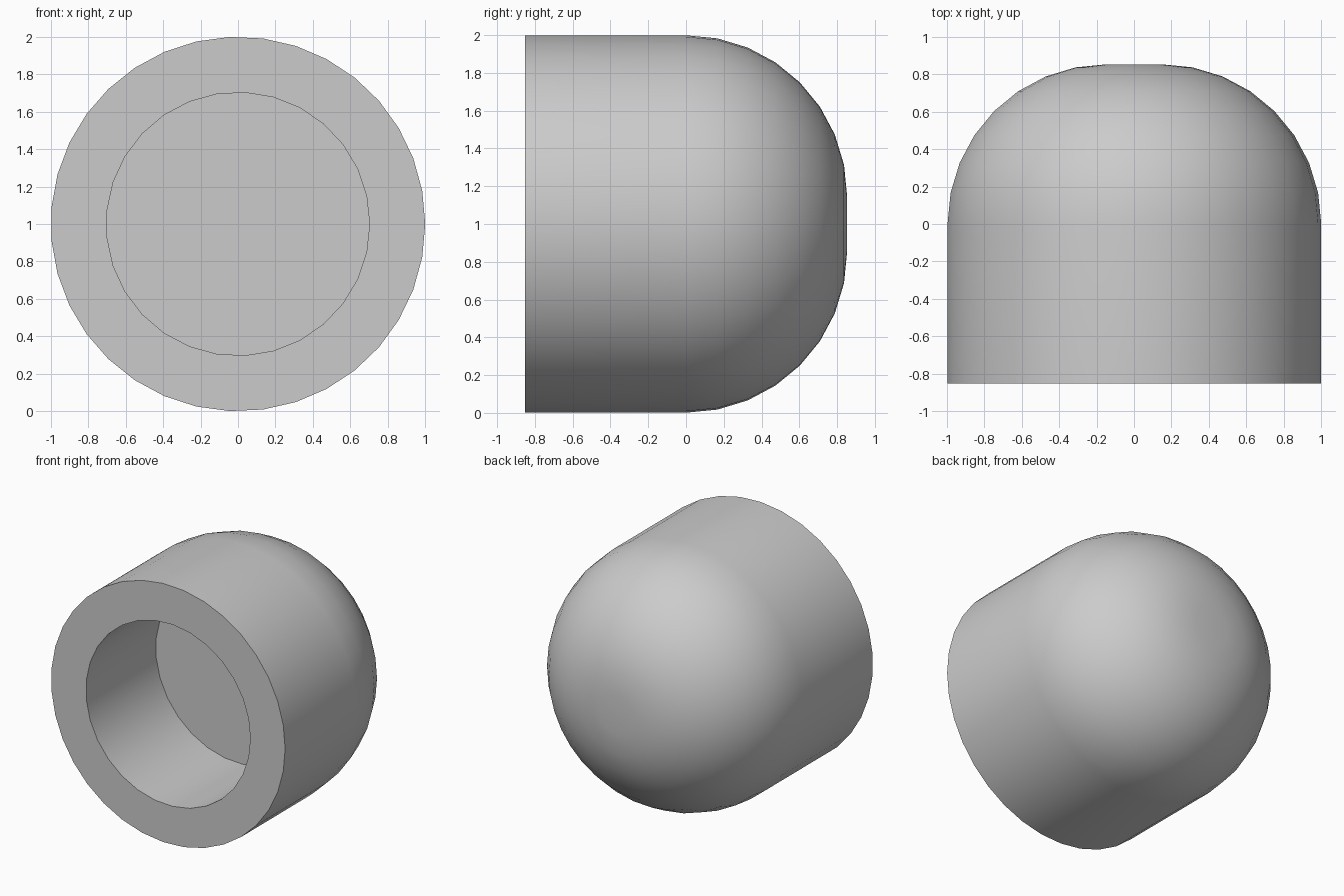
import bpy, bmesh, math

if "Cube" in bpy.data.objects:
    bpy.data.objects.remove(bpy.data.objects["Cube"], do_unlink=True)

RADIUS, HALF, BORE = 1.0, 0.853, 0.703
OUTER_SIDES, BORE_SIDES, ROUND_STEPS = 35, 29, 8

grey = bpy.data.materials.new("light grey")
grey.use_nodes = True
colour = (0.6, 0.6, 0.6, 1)
grey.diffuse_color = colour
grey.node_tree.nodes["Principled BSDF"].inputs["Base Color"].default_value = colour

bm = bmesh.new()


def ring(radius, y, sides):
    """Circle of vertices around the y axis."""
    steps = [2 * math.pi * i / sides for i in range(sides)]
    return [bm.verts.new((radius * math.cos(a), y, 1 + radius * math.sin(a))) for a in steps]


def bridge(a, b):
    n = len(a)
    for i in range(n):
        j = (i + 1) % n
        bm.faces.new((a[i], a[j], b[j], b[i]))


def loop_edges(verts):
    return [bm.edges.get((v, verts[i - 1])) for i, v in enumerate(verts)]


# Outer wall and rounded end
rim = ring(RADIUS, -HALF, OUTER_SIDES)
last = rim
for i in range(ROUND_STEPS + 1):
    t = math.pi / 2 * i / ROUND_STEPS
    current = ring(RADIUS - HALF + HALF * math.cos(t), HALF * math.sin(t), OUTER_SIDES)
    bridge(last, current)
    last = current
bm.faces.new(last)

# Blind bore with a flat floor
mouth = ring(BORE, -HALF, BORE_SIDES)
floor = ring(BORE, 0, BORE_SIDES)
bridge(mouth, floor)
bm.faces.new(floor)

# Flat annular front
bmesh.ops.triangle_fill(bm, edges=loop_edges(rim) + loop_edges(mouth), use_beauty=True)
bmesh.ops.recalc_face_normals(bm, faces=bm.faces)

mesh = bpy.data.meshes.new("domed_cap")
bm.to_mesh(mesh)
bm.free()
mesh.materials.append(grey)
cap = bpy.data.objects.new("domed_cap", mesh)
bpy.context.collection.objects.link(cap)

bpy.ops.object.select_all(action="DESELECT")
cap.select_set(True)
bpy.context.view_layer.objects.active = cap
bpy.ops.object.shade_smooth_by_angle(angle=math.radians(30))
